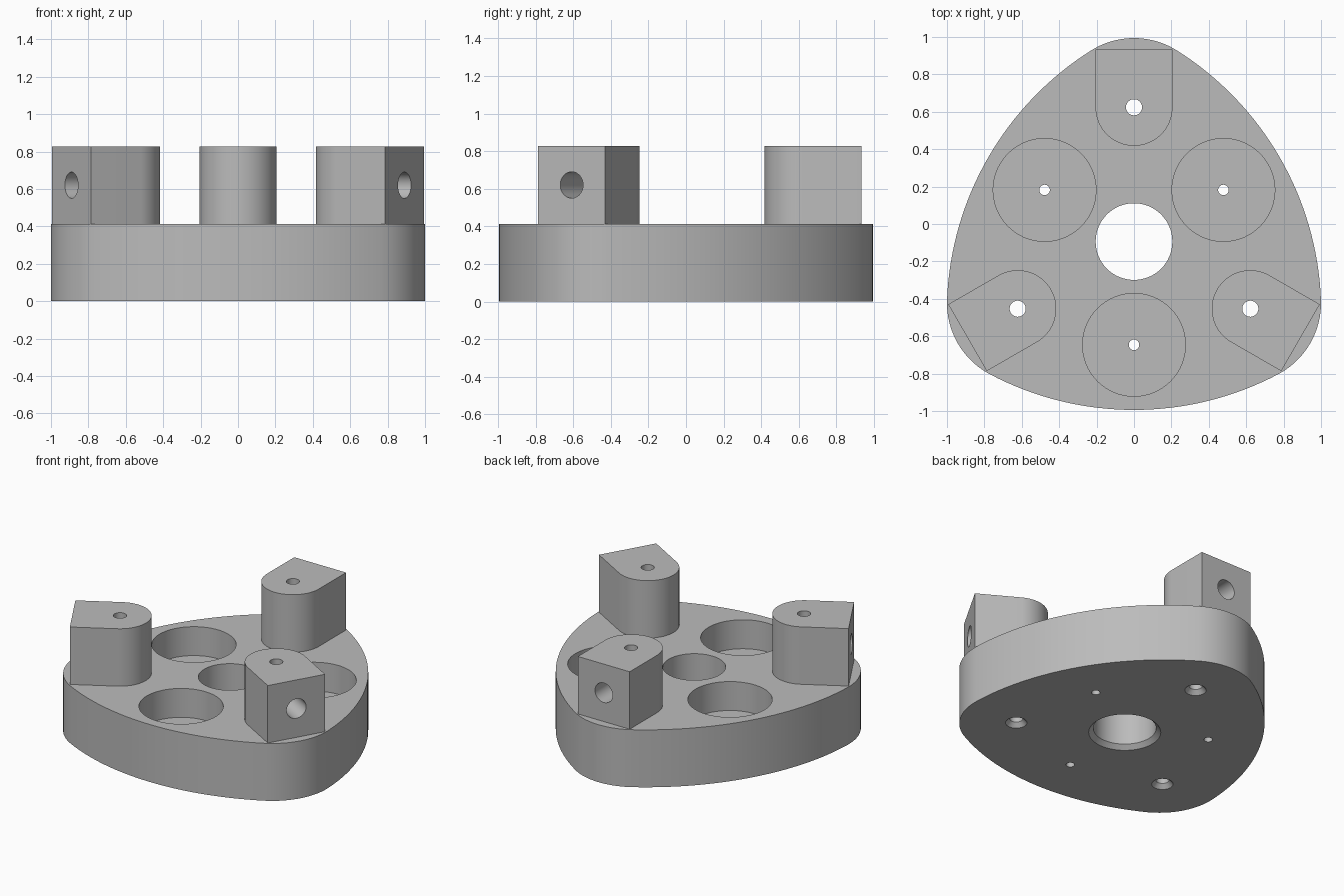
import bpy
import bmesh
from math import sin, cos, radians, pi
from mathutils import Matrix, Vector

cube = bpy.data.objects.get("Cube")
if cube:
    bpy.data.objects.remove(cube, do_unlink=True)

BASE_H, TOP = 0.413, 0.826
CENTRE = Matrix.Translation((0, -0.094, 0))
TURNS = [Matrix.Rotation(radians(120 * k), 4, 'Z') for k in range(3)]

grey = bpy.data.materials.new("plain grey")
grey.use_nodes = True
grey.diffuse_color = (0.5, 0.5, 0.5, 1)
grey.node_tree.nodes["Principled BSDF"].inputs["Base Color"].default_value = (0.5, 0.5, 0.5, 1)


def arc(cx, cy, r, start, end, steps):
    """Points along an arc, angles in degrees."""
    angles = [radians(start + (end - start) * i / steps) for i in range(steps + 1)]
    return [(cx + r * cos(a), cy + r * sin(a)) for a in angles]


def skin(name, rings, matrix):
    """Closed solid from a stack of matching rings."""
    bm = bmesh.new()
    loops = [[bm.verts.new(p) for p in ring] for ring in rings]
    n = len(loops[0])
    for low, high in zip(loops, loops[1:]):
        for i in range(n):
            j = (i + 1) % n
            bm.faces.new((low[i], low[j], high[j], high[i]))
    bm.faces.new(loops[0][::-1])
    bm.faces.new(loops[-1])
    bmesh.ops.recalc_face_normals(bm, faces=bm.faces)
    mesh = bpy.data.meshes.new(name)
    bm.to_mesh(mesh)
    bm.free()
    mesh.materials.append(grey)
    obj = bpy.data.objects.new(name, mesh)
    obj.matrix_world = matrix
    bpy.context.collection.objects.link(obj)
    return obj


def prism(name, outline, z0, z1, matrix):
    return skin(name, [[(x, y, z) for x, y in outline] for z in (z0, z1)], matrix)


def lathe(name, profile, matrix, steps=64):
    """Cutter turned around z from (radius, z) pairs."""
    rings = [[(x, y, z) for x, y in arc(0, 0, r, 0, 360 - 360 / steps, steps - 1)]
             for r, z in profile]
    obj = skin(name, rings, matrix)
    obj.hide_render = True
    return obj


def carve(obj, cutters):
    """Subtract the cutters, keep the result and shade it."""
    for cutter in cutters:
        mod = obj.modifiers.new("cut", 'BOOLEAN')
        mod.operation, mod.solver, mod.object = 'DIFFERENCE', 'EXACT', cutter
    bpy.context.view_layer.update()
    graph = bpy.context.evaluated_depsgraph_get()
    mesh = bpy.data.meshes.new_from_object(obj.evaluated_get(graph))
    obj.modifiers.clear()
    obj.data = mesh
    bpy.ops.object.select_all(action='DESELECT')
    obj.select_set(True)
    bpy.context.view_layer.objects.active = obj
    bpy.ops.object.shade_smooth_by_angle(angle=radians(30))


# Cutters: chamfered bore, three pockets, three countersunk screw holes
bore = lathe("bore_cutter", [(0.265, -0.03), (0.205, 0.03), (0.205, 0.6)], CENTRE)
pockets, screws, sockets = [], [], []
for turn in TURNS:
    place = CENTRE @ turn
    pockets.append(lathe("pocket_cutter",
                         [(0.028, -0.1), (0.028, 0.205), (0.275, 0.205), (0.275, 0.6)],
                         place @ Matrix.Translation((0, -0.552, 0))))
    screws.append(lathe("screw_cutter", [(0.097, -0.03), (0.043, 0.03), (0.043, 1)],
                        place @ Matrix.Translation((0, 0.718, 0))))
    # Radial socket entering from the outer face of each post
    sockets.append(lathe("socket_cutter", [(0.07, 0), (0.07, 0.5)],
                         place @ Matrix.Translation((0, 0.718, 0.62))
                         @ Matrix.Rotation(-pi / 2, 4, 'X')))

# Base: rounded triangle of tangent arcs
TIP_R, TIP_D, SIDE_R, SIDE_D = 0.431, 0.657, 1.653, 0.753
outline = []
for k in range(3):
    tip = 90 + 120 * k
    side = tip + 60
    t, s = radians(tip), radians(side)
    outline += arc(TIP_D * cos(t), TIP_D * sin(t), TIP_R, tip - 32.25, tip + 32.25, 20)[:-1]
    outline += arc(-SIDE_D * cos(s), -SIDE_D * sin(s), SIDE_R, side - 27.75, side + 27.75, 32)[:-1]
base = prism("base", outline, 0, BASE_H, CENTRE)
carve(base, [bore] + pockets + screws)

# Posts: round towards the middle, flat on the outside
post_shape = arc(0, 0.718, 0.206, 180, 360, 32) + [(0.206, 1.028), (-0.206, 1.028)]
for name, turn, screw, socket in zip(("back_post", "right_post", "left_post"),
                                     TURNS, screws, sockets):
    post = prism(name, post_shape, BASE_H, TOP, CENTRE @ turn)
    carve(post, [screw, socket])

# Remove the used cutters
for cutter in [bore] + pockets + screws + sockets:
    bpy.data.objects.remove(cutter, do_unlink=True)
